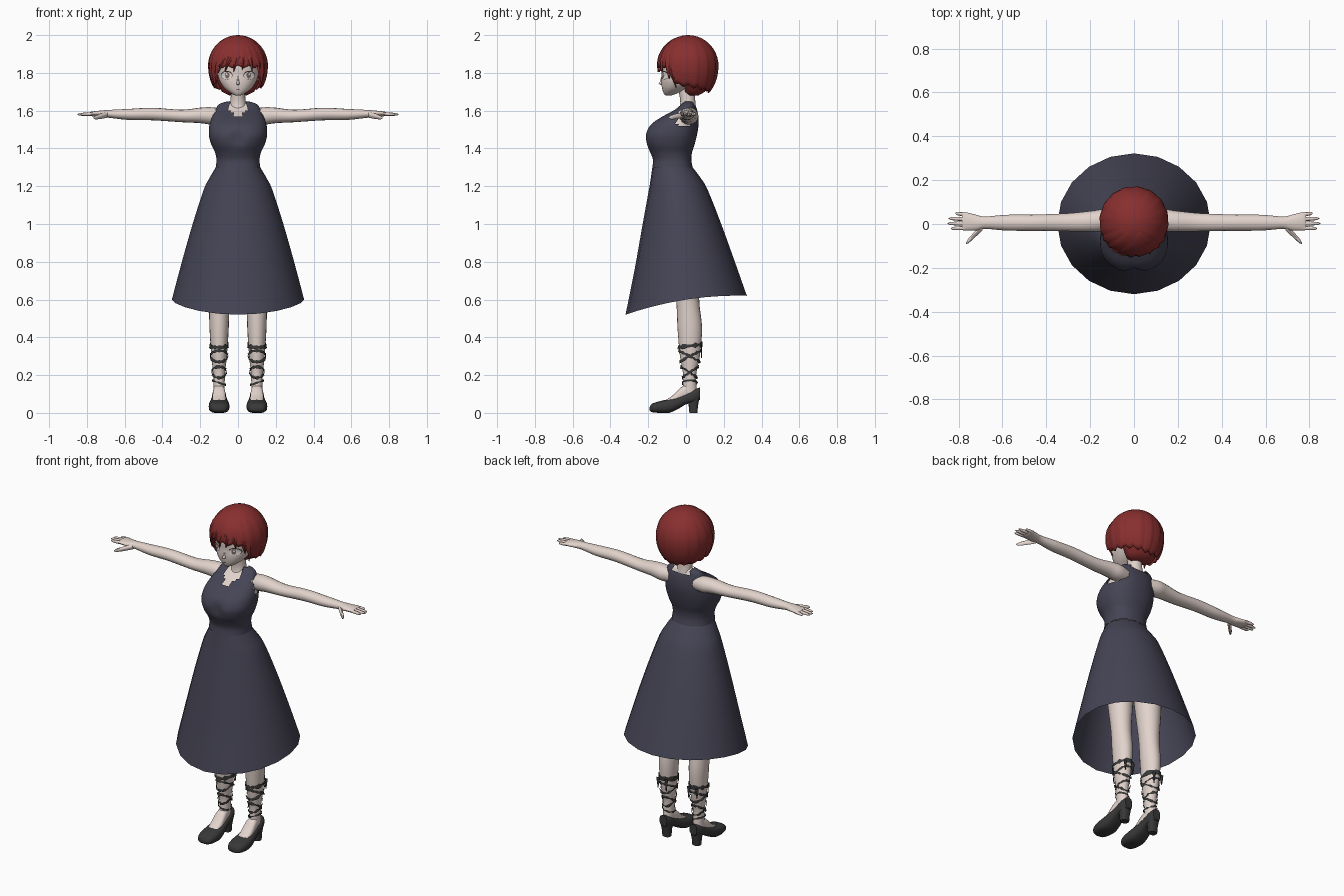
import bpy, bmesh, math, random
from mathutils import Vector

random.seed(4)
cube = bpy.data.objects.get("Cube")
if cube:
    bpy.data.objects.remove(cube)


def material(name, r, g, b):
    m = bpy.data.materials.new(name)
    m.use_nodes = True
    m.diffuse_color = (r, g, b, 1)
    bsdf = m.node_tree.nodes["Principled BSDF"]
    bsdf.inputs["Base Color"].default_value = (r, g, b, 1)
    bsdf.inputs["Roughness"].default_value = 0.8
    return m


SKIN = material("skin", .76, .65, .6)
DRESS = material("navy_cloth", .06, .058, .09)
HAIR = material("red_hair", .25, .028, .028)
SHOE = material("black_leather", .04, .04, .04)
WHITE = material("eye_white", .9, .88, .86)
IRIS = material("brown_iris", .22, .13, .11)
LASH = material("dark_lash", .05, .025, .025)


def finish(name, bm, mat, mirror=False, thick=0):
    bmesh.ops.remove_doubles(bm, verts=bm.verts, dist=1e-5)
    bmesh.ops.recalc_face_normals(bm, faces=bm.faces)
    me = bpy.data.meshes.new(name)
    bm.to_mesh(me)
    bm.free()
    me.materials.append(mat)
    ob = bpy.data.objects.new(name, me)
    bpy.context.collection.objects.link(ob)
    bpy.ops.object.select_all(action='DESELECT')
    ob.select_set(True)
    bpy.context.view_layer.objects.active = ob
    bpy.ops.object.shade_smooth_by_angle(angle=math.radians(50))
    if thick:
        ob.modifiers.new("Thickness", 'SOLIDIFY').thickness = thick
    if mirror:
        ob.modifiers.new("Mirror", 'MIRROR')
    return ob


def loft(name, rings, mat, caps=True, mirror=False, thick=0, drop=None):
    """Skin closed rings; drop(centre) removes faces by rule."""
    bm = bmesh.new()
    vs = [[bm.verts.new(p) for p in ring] for ring in rings]
    n = len(vs[0])
    for a, b in zip(vs, vs[1:]):
        for i in range(n):
            bm.faces.new((a[i], a[(i + 1) % n], b[(i + 1) % n], b[i]))
    if caps:
        bm.faces.new(vs[0][::-1])
        bm.faces.new(vs[-1])
    if drop:
        gone = [f for f in bm.faces if drop(f.calc_center_median())]
        bmesh.ops.delete(bm, geom=gone, context='FACES')
    return finish(name, bm, mat, mirror, thick)


def smooth_rows(rows, sub=4):
    """Catmull-Rom refinement of a table of section sizes."""
    out = []
    for i in range(len(rows) - 1):
        quad = [rows[max(i - 1, 0)], rows[i], rows[i + 1], rows[min(i + 2, len(rows) - 1)]]
        for k in range(sub):
            t = k / sub
            out.append([b + t / 2 * (c - a + t * (2*a - 5*b + 4*c - d + t * (3*b - 3*c + d - a)))
                        for a, b, c, d in zip(*quad)])
    return out + [list(rows[-1])]


def lookup(rows, z):
    rows = sorted(rows)
    for a, b in zip(rows, rows[1:]):
        if z <= b[0]:
            t = (z - a[0]) / (b[0] - a[0])
            return [p + (q - p) * t for p, q in zip(a, b)]
    return rows[-1]


def spow(v, e):
    return math.copysign(abs(v) ** e, v)


def ring_z(z, hx, front, back, n=32, p=2.0, cx=0.0):
    """Horizontal section from half width, front y and back y."""
    yc, ry = (front + back) / 2, (back - front) / 2
    angles = [math.tau * i / n for i in range(n)]
    return [Vector((cx + hx * spow(math.cos(a), 2 / p), yc + ry * spow(math.sin(a), 2 / p), z)) for a in angles]


def ring_x(x, y, z, ry, rz, n=16):
    return [Vector((x, y + ry * math.cos(math.tau * i / n), z + rz * math.sin(math.tau * i / n))) for i in range(n)]


def ring_y(y, hw, low, top, cx=.1, n=20):
    zc, rz = (low + top) / 2, (top - low) / 2
    return [Vector((cx + hw * spow(math.cos(math.tau * i / n), .8), y,
                    zc + rz * spow(math.sin(math.tau * i / n), .7))) for i in range(n)]


# Bodice, with neckline and armholes removed, over a matching skin chest
TORSO = smooth_rows([(1.3, .118, -.178, .035), (1.34, .114, -.175, .028), (1.38, .122, -.19, .032),
                     (1.42, .141, -.21, .045), (1.47, .154, -.218, .058), (1.52, .152, -.193, .066),
                     (1.56, .14, -.14, .066), (1.6, .122, -.07, .06), (1.635, .1, -.025, .047),
                     (1.65, .05, -.01, .035)])


def torso_ring(z, hx, front, back, inset=0.0):
    ring = ring_z(z - inset, hx - inset, front + inset, back - inset, 48, 2.3)
    cleft = .02 * math.exp(-((z - 1.46) / .04) ** 2)
    for v in ring:
        if v.y < (front + back) / 2:
            v.y += cleft * math.exp(-(v.x / .03) ** 2)
    return ring


def opening(c):
    x = abs(c.x)
    neck = c.y < 0 and x < .045 and c.z > 1.57 + max(0, x - .015)
    nape = c.y > 0 and x < .055 and c.z > 1.62
    arm = x > .118 and c.z > 1.525 and -.045 < c.y < .06
    return neck or nape or arm


loft("bodice", [torso_ring(*r) for r in TORSO], DRESS, caps=False, drop=opening)
loft("chest", [torso_ring(*r, inset=.007) for r in TORSO if r[0] > 1.44], SKIN)
loft("neck", [ring_z(*r, n=20) for r in smooth_rows([(1.57, .06, -.05, .06), (1.64, .041, -.03, .05),
                                                     (1.73, .037, -.045, .045)])], SKIN)

# Flared skirt, whose hem dips at the front
skirt = smooth_rows([(1.3, .118, -.178, .035), (1.24, .153, -.187, .08), (1.18, .182, -.197, .115),
                     (1.0, .24, -.232, .185), (.8, .297, -.272, .255), (.6, .35, -.32, .322)], 3)
rings = []
for row in skirt:
    ring = ring_z(*row, n=20)
    t = ((1.3 - row[0]) / .7) ** 2
    for i, v in enumerate(ring):
        s = math.sin(math.tau * i / 20)
        v.z += t * (.05 * s - .03 * s * s)
    rings.append(ring)
loft("skirt", rings, DRESS, caps=False)

# Arms and hands
arm = smooth_rows([(.08, .015, 1.57, .04, .04), (.14, .016, 1.572, .05, .046), (.2, .012, 1.575, .047, .041),
                   (.3, .008, 1.572, .041, .033), (.45, .006, 1.582, .037, .033), (.58, .006, 1.58, .036, .029),
                   (.68, .006, 1.583, .028, .021), (.72, .006, 1.583, .036, .018), (.77, .012, 1.583, .042, .013),
                   (.785, .012, 1.583, .038, .008)])
loft("arm", [ring_x(*r) for r in arm], SKIN, mirror=True)


def digit(name, start, end, r):
    a, b = Vector(start), Vector(end)
    rings = [ring_x(*a.lerp(b, t), r * k, r * k, 8) for t, k in ((0, 1), (.5, .95), (.85, .75), (1, .25))]
    loft(name, rings, SKIN, mirror=True)


for i, tip in enumerate((.835, .85, .845, .815)):
    y = -.018 + i * .02
    digit("finger", (.76, y, 1.583), (tip, y * 1.15, 1.58), .0095)
digit("thumb", (.69, -.012, 1.578), (.766, -.088, 1.562), .015)

# Legs, feet and heeled shoes
LEG = smooth_rows([(1.05, .085, -.1, .07), (.8, .072, -.075, .075), (.6, .055, -.052, .07), (.45, .051, -.045, .085),
                   (.3, .041, -.032, .073), (.2, .031, -.015, .054), (.09, .029, -.02, .06)])
loft("leg", [ring_z(*r, n=20, cx=.1) for r in LEG], SKIN, mirror=True)
loft("foot", [ring_y(*r) for r in smooth_rows([(-.12, .03, .03, .06), (-.07, .036, .04, .093),
                                               (-.02, .033, .06, .14), (.03, .026, .07, .16)])], SKIN, mirror=True)
loft("shoe", [ring_y(*r) for r in smooth_rows([
    (-.192, .02, .012, .03), (-.18, .042, .004, .048), (-.14, .054, 0, .062), (-.09, .054, 0, .073),
    (-.04, .046, .022, .087), (0, .039, .045, .103), (.045, .036, .055, .125), (.075, .024, .07, .135)])],
    SHOE, mirror=True)
loft("shoe_heel", [ring_z(z, hw, a, b, 16, 3, .1) for z, hw, a, b in
                   ((0, .024, .018, .06), (.04, .026, .014, .064), (.09, .034, .005, .073))], SHOE, mirror=True)


# Ragged lace bands wound around the calves
def band(zc, tilt, turn, width):
    rows = [[], []]
    n = 28
    for i in range(n):
        a = math.tau * i / n
        z = zc + tilt * math.sin(a + turn)
        w = width * random.uniform(.35, 1.2)
        _, hw, front, back = lookup(LEG, z)
        for row, dz in zip(rows, (-w, w)):
            g = random.uniform(.003, .009)
            row.append(Vector((.1 + (hw + g) * math.cos(a),
                               (front + back) / 2 + ((back - front) / 2 + g) * math.sin(a), z + dz)))
    loft("ankle_lace", rows, SHOE, caps=False, mirror=True)


band(.355, .008, 0, .014)
for height in (.3, .215):
    for turn in (0, math.pi):
        band(height, .03, turn, .009)
band(.16, .012, 1.5, .006)
for x, low in ((.075, .29), (.13, .3)):
    loft("lace_tail", [ring_z(z, w, .078, .084, 6, 2, x) for z, w in ((.36, .012), (.325, .007), (low, .002))],
         SHOE, mirror=True)

# Head with nose
HEAD = smooth_rows([(1.68, .012, -.108, -.08), (1.69, .034, -.117, -.05), (1.715, .068, -.126, 0),
                    (1.75, .094, -.131, .05), (1.79, .108, -.13, .09), (1.84, .114, -.13, .11),
                    (1.9, .1, -.105, .1), (1.95, .06, -.06, .06)])
loft("head", [ring_z(*r, n=40, p=2.2) for r in HEAD], SKIN)
loft("nose", [ring_z(z, hw, tip, -.12, 10) for z, hw, tip in
              ((1.733, .004, -.126), (1.742, .009, -.147), (1.755, .006, -.138), (1.78, .003, -.131))], SKIN)


# Thin painted plates that follow the face
def face_plate(name, outline, lift, mat, mirror=True):
    bm = bmesh.new()
    mid = (sum(p[0] for p in outline) / len(outline), sum(p[1] for p in outline) / len(outline))
    vs = []
    for x, z in [mid] + outline:
        _, hx, front, back = lookup(HEAD, z)
        k = (1 - min(abs(x / hx), 1) ** 2.2) ** (1 / 2.2)
        vs.append(bm.verts.new((x, (front + back) / 2 - (back - front) / 2 * k - lift, z)))
    for i in range(1, len(vs)):
        bm.faces.new((vs[0], vs[i], vs[i % (len(vs) - 1) + 1]))
    finish(name, bm, mat, mirror)


def oval(x, z, rx, rz, n=20):
    return [(x + rx * math.cos(math.tau * i / n), z + rz * math.sin(math.tau * i / n)) for i in range(n)]


face_plate("eye_outline", oval(.06, 1.788, .031, .023), .002, LASH)
face_plate("eye_white", oval(.06, 1.786, .028, .02), .004, WHITE)
face_plate("iris", oval(.057, 1.788, .012, .017), .006, IRIS)
face_plate("eye_glint", oval(.06, 1.793, .005, .006, 10), .008, WHITE)
face_plate("mouth", oval(0, 1.71, .012, .002, 10), .003, LASH, False)


# Bobbed hair: rippled shell with a jagged hem, open around the face
def hair_point(phi, elev, k=1.0):
    rz = .16 if elev > 0 else .2
    c = math.cos(elev) * k
    return Vector((.155 * c * math.sin(phi), .012 - .157 * c * math.cos(phi), 1.84 + rz * math.sin(elev)))


def hem_height(phi):
    phi = abs((phi + math.pi) % math.tau - math.pi)
    if phi < .75:
        return 1.825
    if phi < 1.1:
        return 1.825 - .095 * (phi - .75) / .35
    return 1.73 - .04 * (phi - 1.1) / 2.04


def elevation(z):
    return math.asin((z - 1.84) / (.16 if z > 1.84 else .2))


SEG, LOCK, STEPS = 96, 6, 16
rings = []
for j in range(STEPS + 1):
    t = j / STEPS
    ring = []
    for i in range(SEG):
        phi = math.tau * i / SEG
        saw = (i % LOCK) / LOCK
        end = elevation(hem_height(phi) + .03 * abs(saw - .5))
        ring.append(hair_point(phi, math.pi / 2 + (end - math.pi / 2) * t, 1 + .04 * saw * t))
    rings.append(ring)
loft("hair", rings, HAIR, caps=False, thick=.008)
loft("nape_hair", [ring_z(*r, n=24) for r in ((1.68, .045, .01, .065), (1.7, .085, -.01, .1),
                                               (1.76, .115, -.02, .13))], HAIR)


# Loose tapered locks over the fringe and sides
def lock(phi0, phi1, tip, width):
    rings, end = [], elevation(tip)
    for j in range(9):
        t = j / 8
        phi, elev = phi0 + (phi1 - phi0) * t, 1.2 + (end - 1.2) * t
        w = width * (math.sin(math.pi * (.2 + .8 * t)) + .02)
        rings.append([hair_point(phi - w, elev, 1.01), hair_point(phi, elev, 1.06),
                      hair_point(phi + w, elev, 1.01), hair_point(phi, elev, .98)])
    loft("hair_lock", rings, HAIR)


for start, stop, tip in ((.2, -.75, 1.8), (.2, -.45, 1.81), (.2, -.15, 1.805), (.2, .15, 1.815), (.3, .5, 1.81),
                         (.5, .85, 1.77), (-.5, -.9, 1.76), (.9, 1.05, 1.72), (-.9, -1.1, 1.715)):
    lock(start, stop, tip, .16)
